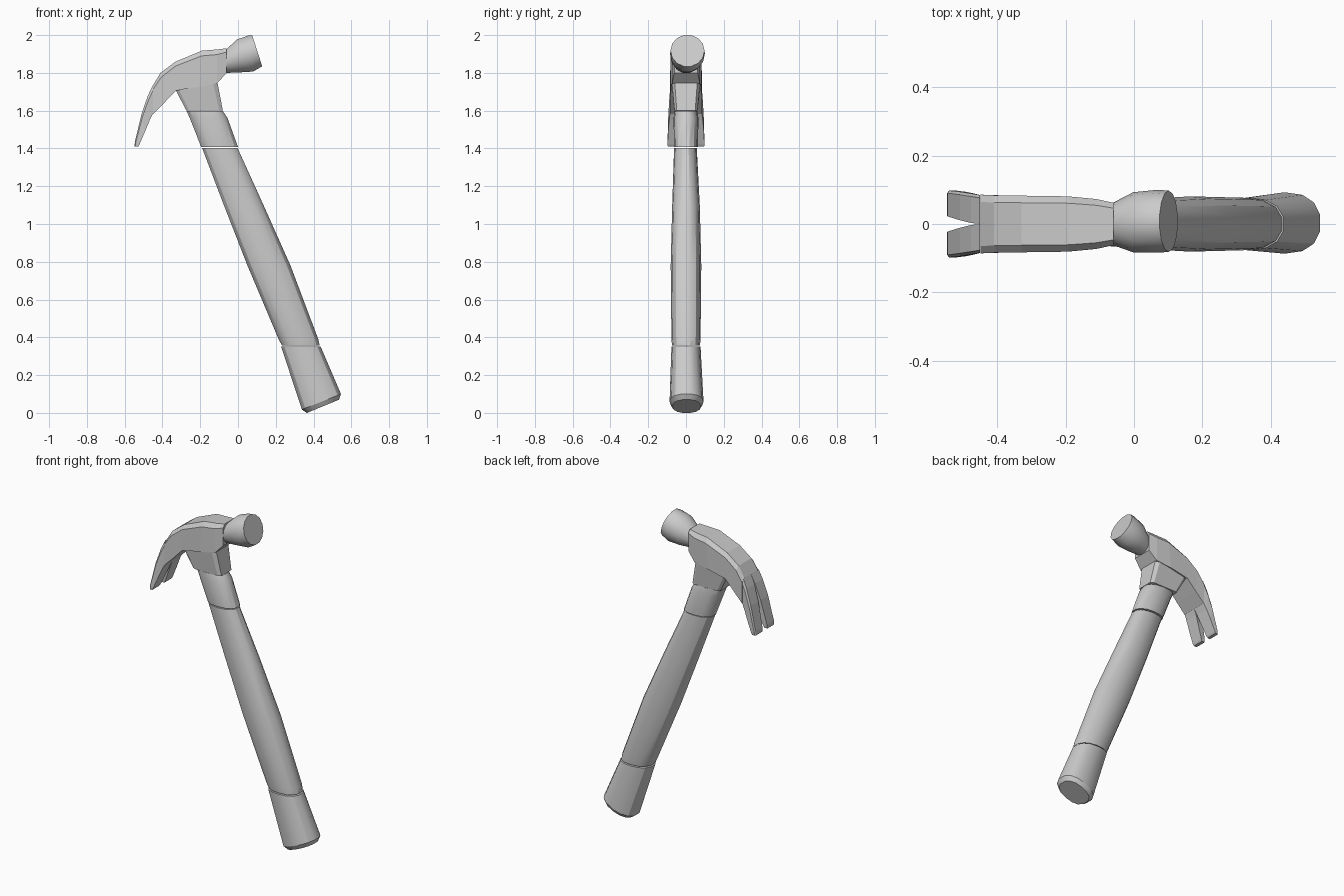
import bpy, bmesh, math


def oval(n, power=1.0):
    """Unit n-gon outline; power below 1 squares it off."""
    pts = []
    for i in range(n):
        a = 2 * math.pi * (i + 0.5) / n
        c, s = math.cos(a), math.sin(a)
        pts.append((math.copysign(abs(c) ** power, c), math.copysign(abs(s) ** power, s)))
    mu, mv = max(p[0] for p in pts), max(p[1] for p in pts)
    return [(u / mu, v / mv) for u, v in pts]


def loft(name, shape, sections, smooth=30):
    """Skin sections (x0, z0, x1, z1, y centre, y half-width) with one outline."""
    bm = bmesh.new()
    rings = []
    for x0, z0, x1, z1, yc, hy in sections:
        rings.append([bm.verts.new(((x0 + x1) / 2 + u * (x1 - x0) / 2,
                                    yc + v * hy,
                                    (z0 + z1) / 2 + u * (z1 - z0) / 2)) for u, v in shape])
    n = len(shape)
    for a, b in zip(rings, rings[1:]):
        for i in range(n):
            j = (i + 1) % n
            bm.faces.new((a[i], a[j], b[j], b[i]))
    bm.faces.new(rings[0])
    bm.faces.new(rings[-1])
    bmesh.ops.recalc_face_normals(bm, faces=bm.faces)
    mesh = bpy.data.meshes.new(name)
    bm.to_mesh(mesh)
    bm.free()
    obj = bpy.data.objects.new(name, mesh)
    bpy.context.collection.objects.link(obj)
    if smooth:
        bpy.ops.object.select_all(action='DESELECT')
        obj.select_set(True)
        bpy.context.view_layer.objects.active = obj
        bpy.ops.object.shade_smooth_by_angle(angle=math.radians(smooth))
    return obj


round_shape = oval(14, 0.85)

# Grip end with a small chamfer at the slanted butt
loft("grip_end", round_shape, [
    (0.365, 0.0, 0.535, 0.07, 0.003, 0.075),
    (0.338, 0.018, 0.545, 0.10, 0.003, 0.09),
    (0.228, 0.352, 0.437, 0.352, 0, 0.077)])

# Handle shaft, slightly swollen in its lower half
loft("handle", round_shape, [
    (0.232, 0.358, 0.432, 0.358, 0, 0.074),
    (0.215, 0.39, 0.425, 0.39, 0, 0.077),
    (0.05, 0.78, 0.278, 0.78, 0, 0.081),
    (-0.075, 1.10, 0.135, 1.10, 0, 0.073),
    (-0.19, 1.402, -0.002, 1.402, -0.003, 0.06)])

# Collar between shaft and head
loft("collar", round_shape, [
    (-0.195, 1.408, 0.0, 1.408, 0, 0.063),
    (-0.255, 1.56, -0.055, 1.56, 0, 0.066),
    (-0.272, 1.598, -0.08, 1.598, 0, 0.06)])

# Tapered socket block under the head
block = [(-1, -.85), (-.85, -1), (.8, -1), (1, -.8), (1, .8), (.8, 1), (-.85, 1), (-1, .85)]
loft("socket", block, [
    (-0.273, 1.60, -0.08, 1.60, 0, 0.061),
    (-0.328, 1.705, -0.108, 1.745, 0, 0.074),
    (-0.31, 1.78, -0.108, 1.78, 0, 0.074)], smooth=0)

# Head body: bevelled along the top (section runs from top point to bottom point)
body = [(-1, -.75), (-.7, -1), (1, -1), (1, 1), (-.7, 1), (-1, .75)]
loft("head_body", body, [
    (-0.06, 1.93, -0.06, 1.80, 0, 0.062),
    (-0.11, 1.924, -0.11, 1.745, 0, 0.073),
    (-0.19, 1.918, -0.21, 1.73, 0, 0.081),
    (-0.33, 1.86, -0.33, 1.705, 0, 0.083),
    (-0.41, 1.80, -0.39, 1.642, 0, 0.084),
    (-0.45, 1.735, -0.45, 1.582, 0, 0.086)], smooth=0)


# One claw prong, mirrored; the inner side opens into a V slot
def prong(x0, z0, x1, z1, inner, outer):
    return (x0, z0, x1, z1, (inner + outer) / 2, (outer - inner) / 2)


prong_shape = [(-1, -1), (1, -1), (1, 1), (-.6, 1), (-1, .8)]
claw = loft("claw", prong_shape, [
    prong(-0.451, 1.735, -0.451, 1.582, 0.0, 0.085),
    prong(-0.477, 1.68, -0.467, 1.55, 0.003, 0.089),
    prong(-0.51, 1.585, -0.49, 1.495, 0.011, 0.094),
    prong(-0.546, 1.435, -0.522, 1.42, 0.022, 0.098),
    prong(-0.548, 1.41, -0.528, 1.41, 0.024, 0.096)], smooth=0)
mirror = claw.modifiers.new("mirror", 'MIRROR')
mirror.use_axis = (False, True, False)

# Striking poll, flaring from its neck to a tilted round face
loft("poll", oval(14), [
    (-0.062, 1.925, -0.062, 1.80, 0, 0.062),
    (-0.005, 1.977, 0.0, 1.802, 0.005, 0.088),
    (0.055, 1.998, 0.08, 1.807, 0.008, 0.092),
    (0.075, 2.0, 0.128, 1.835, 0.008, 0.09)])
